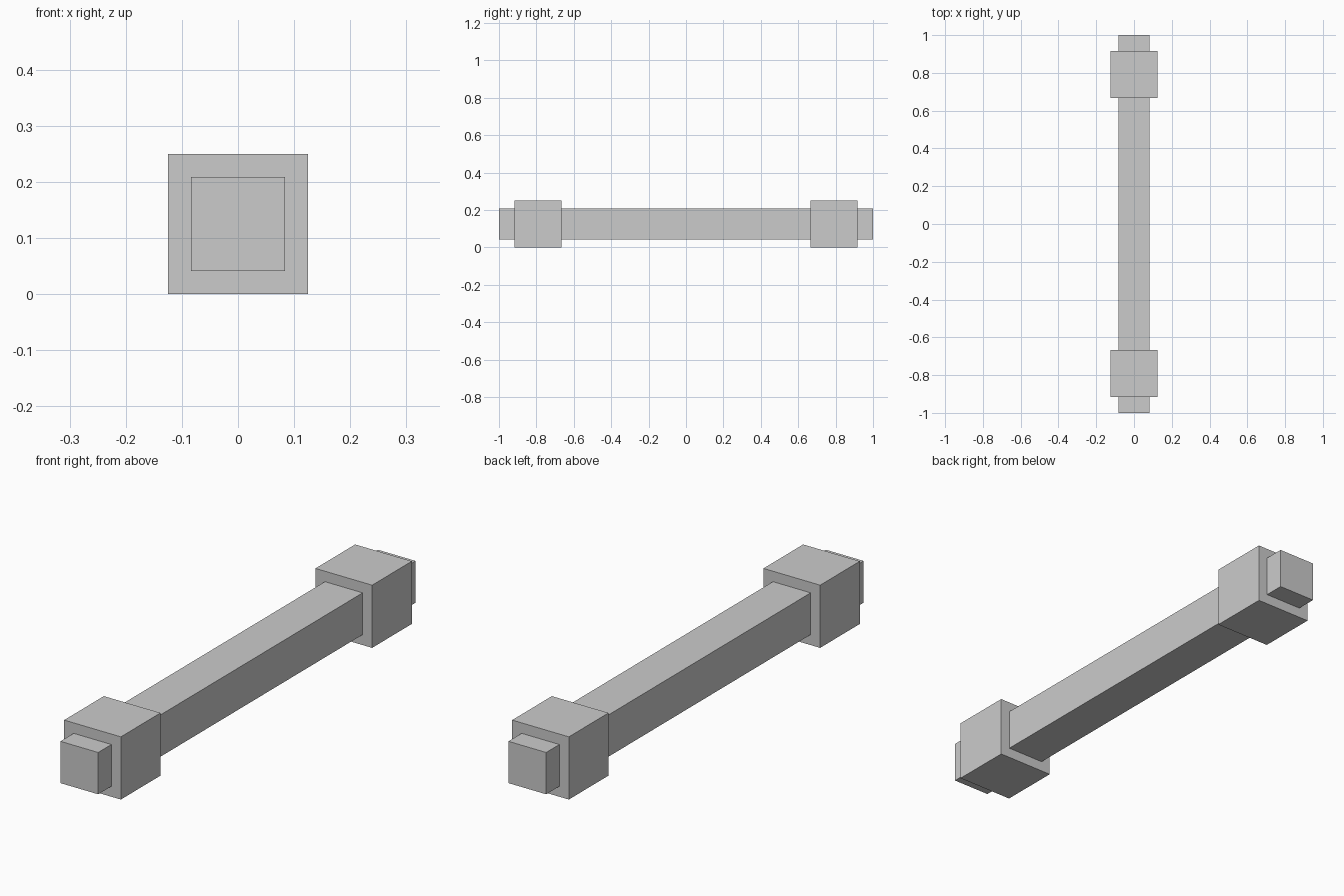
import bpy

if "Cube" in bpy.data.objects:
    bpy.data.objects.remove(bpy.data.objects["Cube"])


def box(name, size, location):
    bpy.ops.mesh.primitive_cube_add(size=1, location=location)
    obj = bpy.context.object
    obj.name = name
    obj.scale = size
    bpy.ops.object.transform_apply(location=False, rotation=False, scale=True)
    return obj


MID_Z = 0.125

# Long square bar running through both collars
box("bar", (1 / 6, 2.0, 1 / 6), (0, 0, MID_Z))

# Cube collar near each end
for name, side in (("front_collar", -1), ("back_collar", 1)):
    box(name, (0.25, 0.25, 0.25), (0, side * 0.7917, MID_Z))
